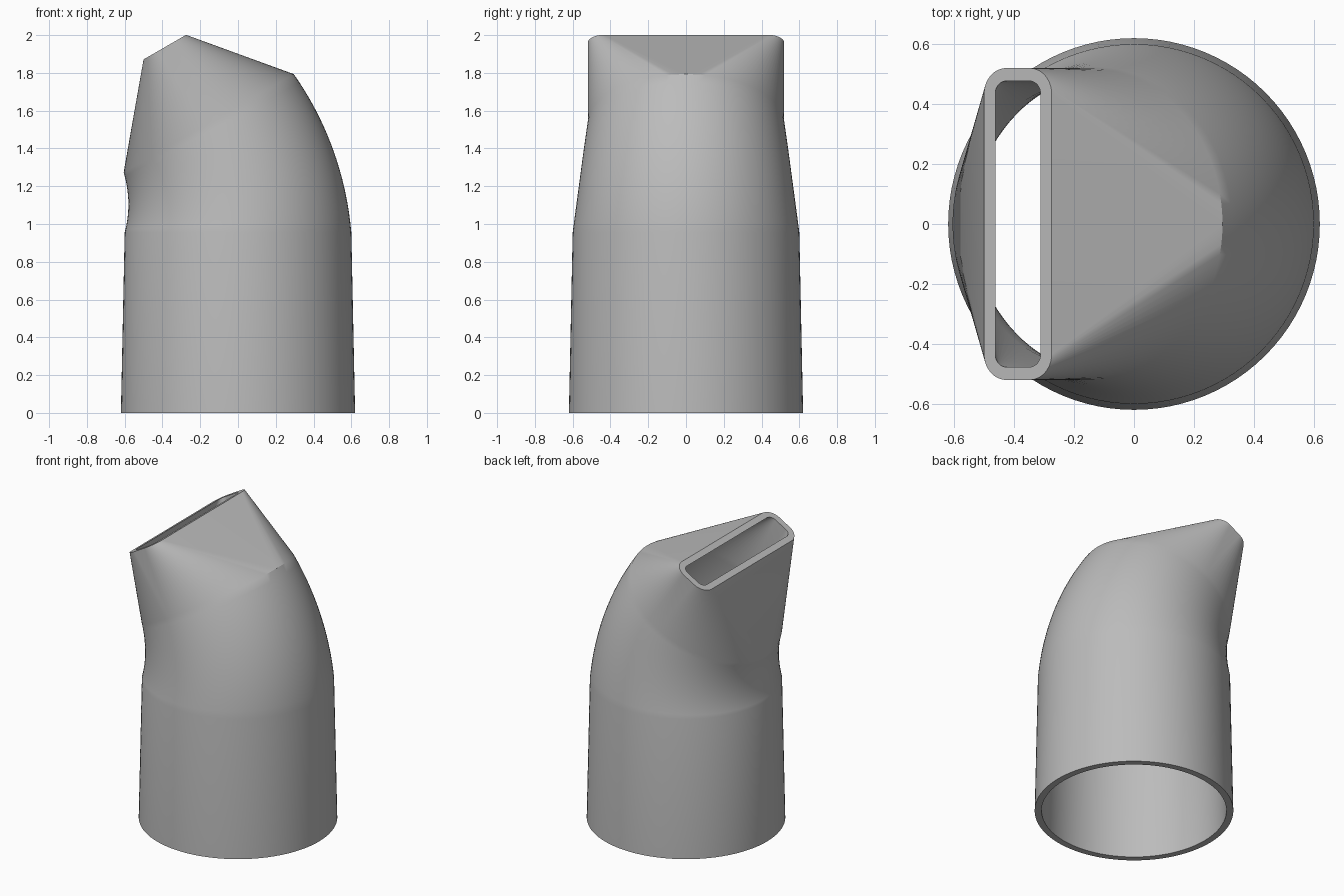
import bpy, bmesh
from math import sin, cos, pi, radians
from mathutils import Vector

cube = bpy.data.objects.get("Cube")
if cube:
    bpy.data.objects.remove(cube)

WALL = 0.043         # wall thickness
BEND = radians(30)   # total lean of the neck
BEND_R = 1.157       # radius of the centre line through the bend
STRAIGHT = 0.955     # height of the straight sleeve
TIP = 0.465          # length of the flattened nozzle
ARC = 24             # segments per quarter turn
STEPS = 16           # rings along the bend


def ring(centre, tilt, half_x, half_y, corner):
    """Rounded rectangle (a circle when all sizes match) in a tilted plane."""
    across = Vector((cos(tilt), 0, sin(tilt)))
    points = []
    for q, (sx, sy) in enumerate(((1, 1), (-1, 1), (-1, -1), (1, -1))):
        for i in range(ARC + 1):
            a = (q + i / ARC) * pi / 2
            u = sx * (half_x - corner) + corner * cos(a)
            v = sy * (half_y - corner) + corner * sin(a)
            points.append(centre + across * u + Vector((0, v, 0)))
    return points


def skin(inset):
    """Rings of one wall surface from the base up to the slot."""
    def circle(centre, tilt, r):
        return ring(centre, tilt, r - inset, r - inset, r - inset)
    rings = [circle(Vector((0, 0, 0)), 0, 0.62)]
    for i in range(STEPS + 1):
        f = i / STEPS
        t = BEND * f
        centre = Vector((BEND_R * (cos(t) - 1), 0, STRAIGHT + BEND_R * sin(t)))
        rings.append(circle(centre, t, 0.6 - 0.08 * f))
    end = centre + TIP * Vector((-sin(BEND), 0, cos(BEND)))
    rings.append(ring(end, BEND, 0.13 - inset, 0.52 - inset, 0.085 - inset))
    return rings


# Hollow adapter: outer skin up, inner skin down, closed by the two rims
bm = bmesh.new()
loops = [[bm.verts.new(p) for p in r] for r in skin(0) + skin(WALL)[::-1]]
for k, low in enumerate(loops):
    high = loops[(k + 1) % len(loops)]
    for i in range(len(low)):
        j = (i + 1) % len(low)
        bm.faces.new((low[i], low[j], high[j], high[i]))
bmesh.ops.remove_doubles(bm, verts=bm.verts, dist=0.0001)
bmesh.ops.recalc_face_normals(bm, faces=bm.faces)
mesh = bpy.data.meshes.new("nozzle_adapter")
bm.to_mesh(mesh)
bm.free()
adapter = bpy.data.objects.new("nozzle_adapter", mesh)
bpy.context.collection.objects.link(adapter)

# Plain grey plastic
grey = bpy.data.materials.new("grey_plastic")
grey.use_nodes = True
colour = (0.5, 0.5, 0.5, 1)
grey.diffuse_color = colour
grey.node_tree.nodes["Principled BSDF"].inputs["Base Color"].default_value = colour
mesh.materials.append(grey)

bpy.context.view_layer.objects.active = adapter
adapter.select_set(True)
bpy.ops.object.shade_smooth_by_angle(angle=radians(30))
